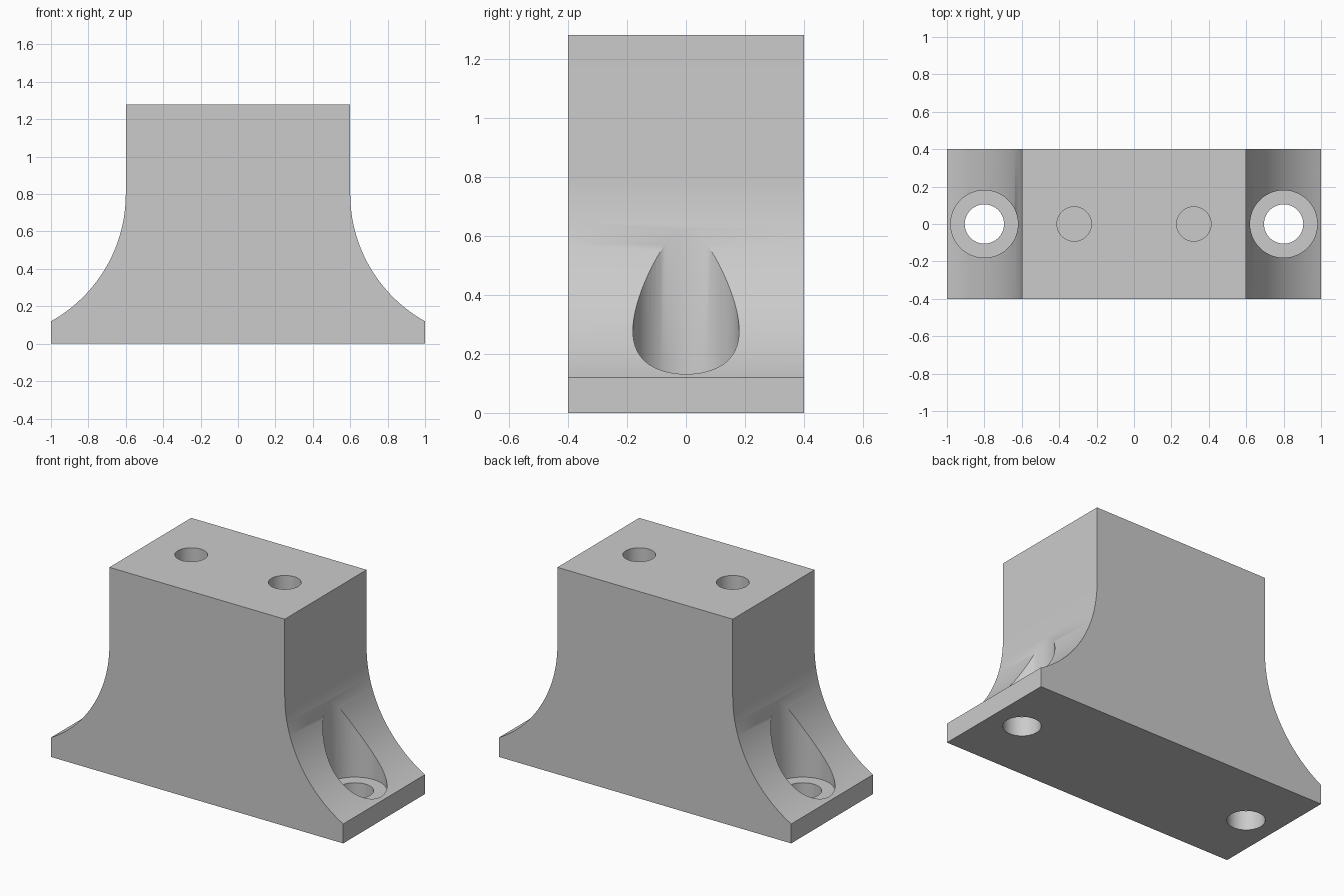
import bpy, bmesh, math

if "Cube" in bpy.data.objects:
    bpy.data.objects.remove(bpy.data.objects["Cube"], do_unlink=True)

WIDTH, DEPTH, HEIGHT = 1.0, 0.4, 1.28      # half width, half depth, full height
NECK, FLANGE, ARC_TOP = 0.6, 0.12, 0.8
ARC_STEPS = 32

grey = bpy.data.materials.new("plain_grey")
grey.use_nodes = True
colour = (0.6, 0.6, 0.6, 1)
grey.diffuse_color = colour
grey.node_tree.nodes["Principled BSDF"].inputs["Base Color"].default_value = colour


# Flared side profile: an arc that leaves the neck vertically and ends at the flange
def flare_points():
    run, drop = WIDTH - NECK, ARC_TOP - FLANGE
    radius = (run ** 2 + drop ** 2) / (2 * run)
    sweep = math.asin(drop / radius)
    return [(NECK + radius * (1 - math.cos(sweep * i / ARC_STEPS)),
             ARC_TOP - radius * math.sin(sweep * i / ARC_STEPS))
            for i in range(ARC_STEPS + 1)]


def extrude_profile(name, points):
    bm = bmesh.new()
    face = bm.faces.new([bm.verts.new((x, -DEPTH, z)) for x, z in points])
    result = bmesh.ops.extrude_face_region(bm, geom=[face])
    moved = [v for v in result["geom"] if isinstance(v, bmesh.types.BMVert)]
    bmesh.ops.translate(bm, verts=moved, vec=(0, 2 * DEPTH, 0))
    bmesh.ops.recalc_face_normals(bm, faces=bm.faces)
    mesh = bpy.data.meshes.new(name)
    bm.to_mesh(mesh)
    bm.free()
    mesh.materials.append(grey)
    obj = bpy.data.objects.new(name, mesh)
    bpy.context.collection.objects.link(obj)
    return obj


def drill(target, name, x, radius, bottom, top):
    bpy.ops.mesh.primitive_cylinder_add(vertices=64, radius=radius, depth=top - bottom,
                                        location=(x, 0, (top + bottom) / 2))
    cutter = bpy.context.object
    cutter.name = name
    cutter.data.materials.append(grey)
    bpy.context.view_layer.objects.active = target
    cut = target.modifiers.new(name, "BOOLEAN")
    cut.operation, cut.solver, cut.object = "DIFFERENCE", "EXACT", cutter
    bpy.ops.object.modifier_apply(modifier=cut.name)
    bpy.data.objects.remove(cutter, do_unlink=True)


# Block with flared feet
right_side = [(NECK, HEIGHT)] + flare_points() + [(WIDTH, 0)]
left_side = [(-x, z) for x, z in reversed(right_side)]
block = extrude_profile("mounting_block", right_side + left_side)

# Counterbored bolt holes in the feet and blind holes in the top
for side in (-1, 1):
    drill(block, "counterbore", side * 0.8, 0.18, FLANGE, 1.0)
    drill(block, "bolt_hole", side * 0.8, 0.105, -0.1, 0.3)
    drill(block, "top_hole", side * 0.32, 0.092, HEIGHT - 0.5, HEIGHT + 0.1)

bpy.ops.object.select_all(action="DESELECT")
block.select_set(True)
bpy.context.view_layer.objects.active = block
bpy.ops.object.shade_smooth_by_angle(angle=math.radians(30))
